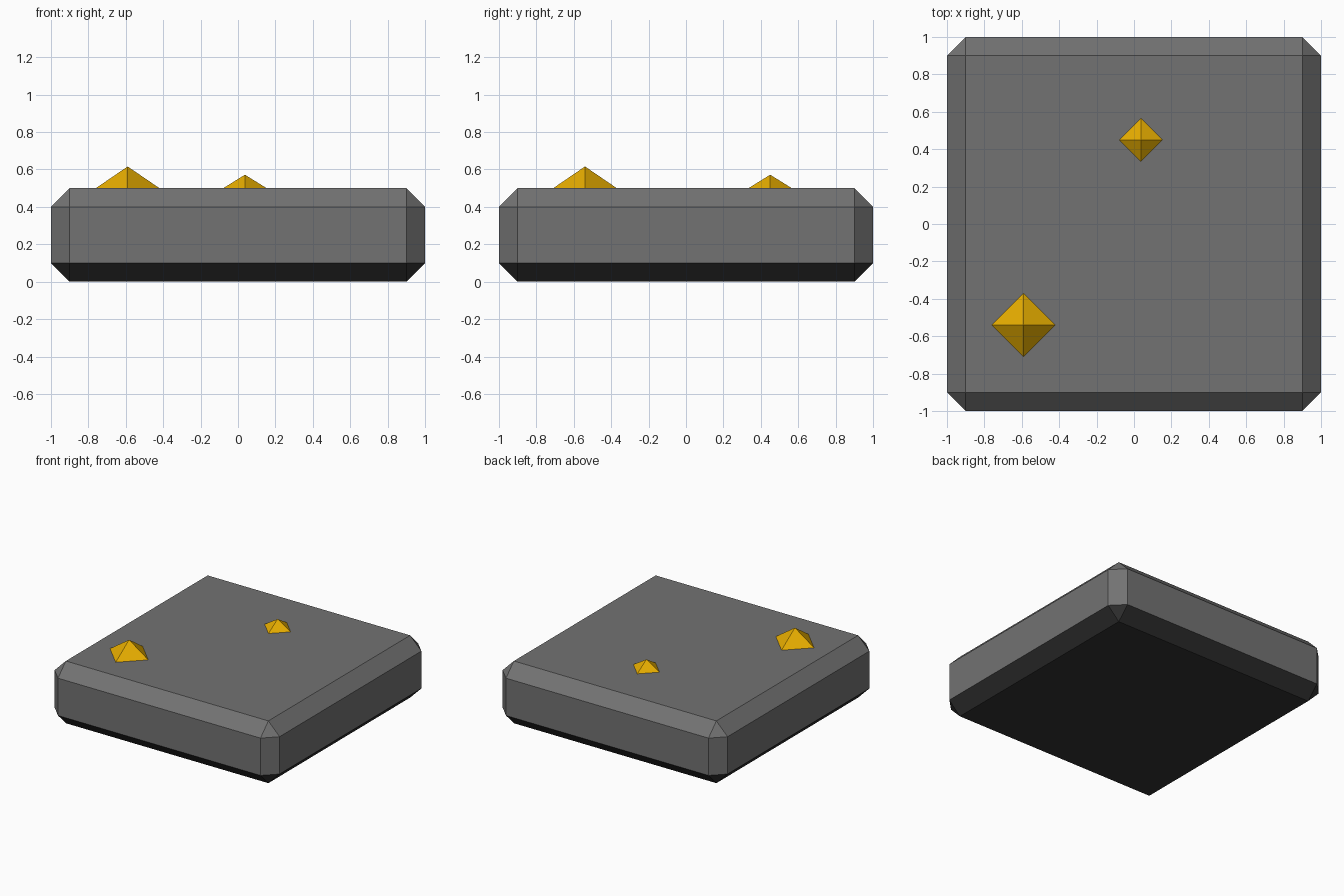
import bpy
import bmesh

if "Cube" in bpy.data.objects:
    bpy.data.objects.remove(bpy.data.objects["Cube"])


def material(name, color):
    m = bpy.data.materials.new(name)
    m.diffuse_color = (*color, 1.0)
    m.use_nodes = True
    m.node_tree.nodes["Principled BSDF"].inputs["Base Color"].default_value = m.diffuse_color
    return m


def add_object(name, bm, *mats):
    mesh = bpy.data.meshes.new(name)
    bm.to_mesh(mesh)
    bm.free()
    for mat in mats:
        mesh.materials.append(mat)
    ob = bpy.data.objects.new(name, mesh)
    bpy.context.collection.objects.link(ob)
    return ob


stone = material("grey stone", (0.17, 0.17, 0.17))
dark = material("dark stone", (0.033, 0.033, 0.033))
gold = material("gold", (0.80, 0.42, 0.0))

# Stone slab: chamfered on every edge, downward faces dark
W, H, CHAMFER = 2.0, 0.5, 0.1
bm = bmesh.new()
bmesh.ops.create_cube(bm, size=1)
bmesh.ops.scale(bm, vec=(W, W, H), verts=bm.verts)
bmesh.ops.translate(bm, vec=(0, 0, H / 2), verts=bm.verts)
bmesh.ops.bevel(bm, geom=bm.edges[:], offset=CHAMFER, segments=1,
                affect='EDGES', profile=0.5)
bm.normal_update()
for f in bm.faces:
    f.material_index = 1 if f.normal.z < -0.1 else 0
add_object("stone_slab", bm, stone, dark)


# Gold nuggets: four-sided pyramids, rooted just inside the slab top
def nugget(name, x, y, radius, height):
    sink = 0.02
    grow = (height + sink) / height
    bm = bmesh.new()
    bmesh.ops.create_cone(bm, cap_ends=True, segments=4, radius1=radius * grow,
                          radius2=0, depth=height + sink)
    bmesh.ops.remove_doubles(bm, verts=bm.verts, dist=1e-5)
    bmesh.ops.translate(bm, vec=(x, y, H + (height - sink) / 2), verts=bm.verts)
    add_object(name, bm, gold)


nugget("large_nugget", -0.59, -0.54, 0.17, 0.116)
nugget("small_nugget", 0.037, 0.45, 0.116, 0.072)
